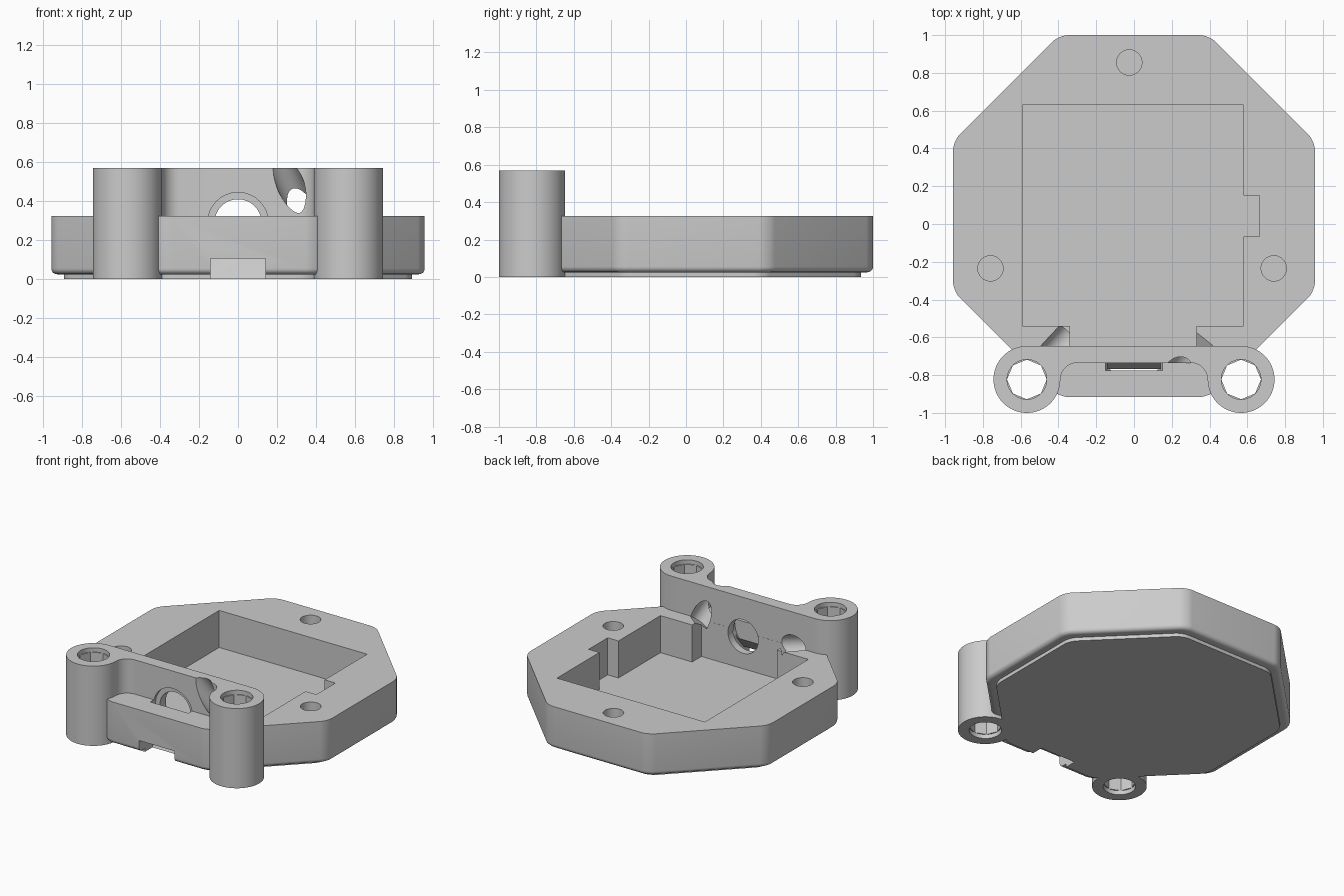
import bpy, bmesh, math
from mathutils import Vector

if "Cube" in bpy.data.objects:
    bpy.data.objects.remove(bpy.data.objects["Cube"])

grey = bpy.data.materials.new("plain grey")
grey.use_nodes = True
COLOUR = (0.6, 0.6, 0.6, 1)
grey.diffuse_color = COLOUR
grey.node_tree.nodes["Principled BSDF"].inputs["Base Color"].default_value = COLOUR

BOSS_X, BOSS_Y, BOSS_R = 0.567, -0.823, 0.177
TOP, RIM = 0.57, 0.325


def finish(bm, name):
    bmesh.ops.recalc_face_normals(bm, faces=bm.faces)
    mesh = bpy.data.meshes.new(name)
    bm.to_mesh(mesh)
    bm.free()
    mesh.materials.append(grey)
    ob = bpy.data.objects.new(name, mesh)
    bpy.context.collection.objects.link(ob)
    return ob


def extrude(bm, points, offset):
    face = bm.faces.new([bm.verts.new(p) for p in points])
    new = bmesh.ops.extrude_face_region(bm, geom=[face])["geom"]
    verts = [v for v in new if isinstance(v, bmesh.types.BMVert)]
    bmesh.ops.translate(bm, verts=verts, vec=offset)


def prism(name, outline, z0, z1):
    bm = bmesh.new()
    extrude(bm, [(x, y, z0) for x, y in outline], (0, 0, z1 - z0))
    return finish(bm, name)


def tube(name, start, end, r, sides=48):
    start, end = Vector(start), Vector(end)
    axis = end - start
    bm = bmesh.new()
    bmesh.ops.create_cone(bm, cap_ends=True, segments=sides, radius1=r, radius2=r, depth=axis.length)
    bm.transform(axis.to_track_quat("Z", "Y").to_matrix().to_4x4())
    bmesh.ops.translate(bm, verts=bm.verts, vec=(start + end) / 2)
    return finish(bm, name)


def octagon(name, apothem, z0, z1, fillet=0):
    r = apothem / math.cos(math.pi / 8)
    angles = [math.pi / 8 + i * math.pi / 4 for i in range(8)]
    bm = bmesh.new()
    extrude(bm, [(r * math.cos(a), 0.042 + r * math.sin(a), z0) for a in angles], (0, 0, z1 - z0))
    upright = [e for e in bm.edges if abs(e.verts[0].co.z - e.verts[1].co.z) > 0.001]
    bmesh.ops.bevel(bm, geom=upright, offset=0.05, segments=6, profile=0.5, affect="EDGES")
    if fillet:
        low = [e for e in bm.edges if all(v.co.z < z0 + 0.001 for v in e.verts)]
        bmesh.ops.bevel(bm, geom=low, offset=fillet, segments=5, profile=0.5, affect="EDGES")
    return finish(bm, name)


def combine(target, tool, operation):
    mod = target.modifiers.new(operation, "BOOLEAN")
    mod.operation, mod.object, mod.solver = operation, tool, "EXACT"
    bpy.context.view_layer.objects.active = target
    bpy.ops.object.modifier_apply(modifier=mod.name)
    bpy.data.objects.remove(tool)


# Octagonal tray and the thin plate under it
housing = octagon("housing", 0.958, 0.025, RIM, 0.03)
combine(housing, octagon("base_plate", 0.893, 0, 0.06), "UNION")

# Upright wall with filleted corners in front, between two bosses
arc = [math.pi - i * math.pi / 16 for i in range(9)]
left = [(-BOSS_X, -0.646), (-BOSS_X, -0.82), (-0.39, -0.825)]
left += [(-0.3 + 0.09 * math.cos(a), -0.825 + 0.09 * math.sin(a)) for a in arc[1:]]
wall = left + [(-x, y) for x, y in reversed(left)]
combine(housing, prism("front_wall", wall, 0.06, TOP), "UNION")
for side in (-1, 1):
    x = side * BOSS_X
    combine(housing, tube("boss", (x, BOSS_Y, 0), (x, BOSS_Y, TOP), BOSS_R, 64), "UNION")

# Square pocket with a side notch and a narrower front bay
pocket = [(-0.59, 0.63), (0.58, 0.63), (0.58, 0.15), (0.665, 0.15), (0.665, -0.065), (0.58, -0.065),
          (0.58, -0.54), (0.33, -0.54), (0.33, -0.645), (-0.34, -0.645), (-0.34, -0.54), (-0.59, -0.54)]
cutters = [prism("pocket_cutter", pocket, 0.06, 0.4)]

# Blind screw holes
for x, y in ((-0.025, 0.855), (-0.76, -0.235), (0.74, -0.235)):
    cutters.append(tube("screw_cutter", (x, y, 0.1), (x, y, 0.4), 0.067))

# Boss bores: round at the ends, eight-sided between
for side in (-1, 1):
    x = side * BOSS_X
    cutters.append(tube("bore_cutter", (x, BOSS_Y, -0.1), (x, BOSS_Y, 0.7), 0.105, 8))
    for z0, z1 in ((-0.1, 0.03), (0.54, 0.7)):
        cutters.append(tube("bore_end_cutter", (x, BOSS_Y, z0), (x, BOSS_Y, z1), 0.105))

# Port in the wall, wider in front, with a duct down to the front edge
cutters.append(tube("port_cutter", (0, -0.6, 0.29), (0, -0.775, 0.29), 0.12))
cutters.append(tube("port_recess_cutter", (0, -0.71, 0.29), (0, -0.775, 0.29), 0.155))
duct = [(-1, -0.02), (-0.775, -0.02), (-0.7, 0.16), (-0.7, 0.28), (-0.77, 0.28),
        (-0.77, 0.2), (-0.85, 0.105), (-1, 0.105)]
bm = bmesh.new()
extrude(bm, [(-0.14, y, z) for y, z in duct], (0.28, 0, 0))
cutters.append(finish(bm, "duct_cutter"))

# Slanted cable holes at both ends of the wall
cutters.append(tube("cable_cutter", (0.21, -0.81, 0.62), (0.35, -0.635, 0.3), 0.07))
cutters.append(tube("side_cutter", (-0.34, -0.58, 0.34), (-0.54, -0.8, 0.32), 0.07))

for cutter in cutters:
    combine(housing, cutter, "DIFFERENCE")

bpy.ops.object.select_all(action="DESELECT")
housing.select_set(True)
bpy.context.view_layer.objects.active = housing
bpy.ops.object.shade_smooth_by_angle(angle=math.radians(30))
